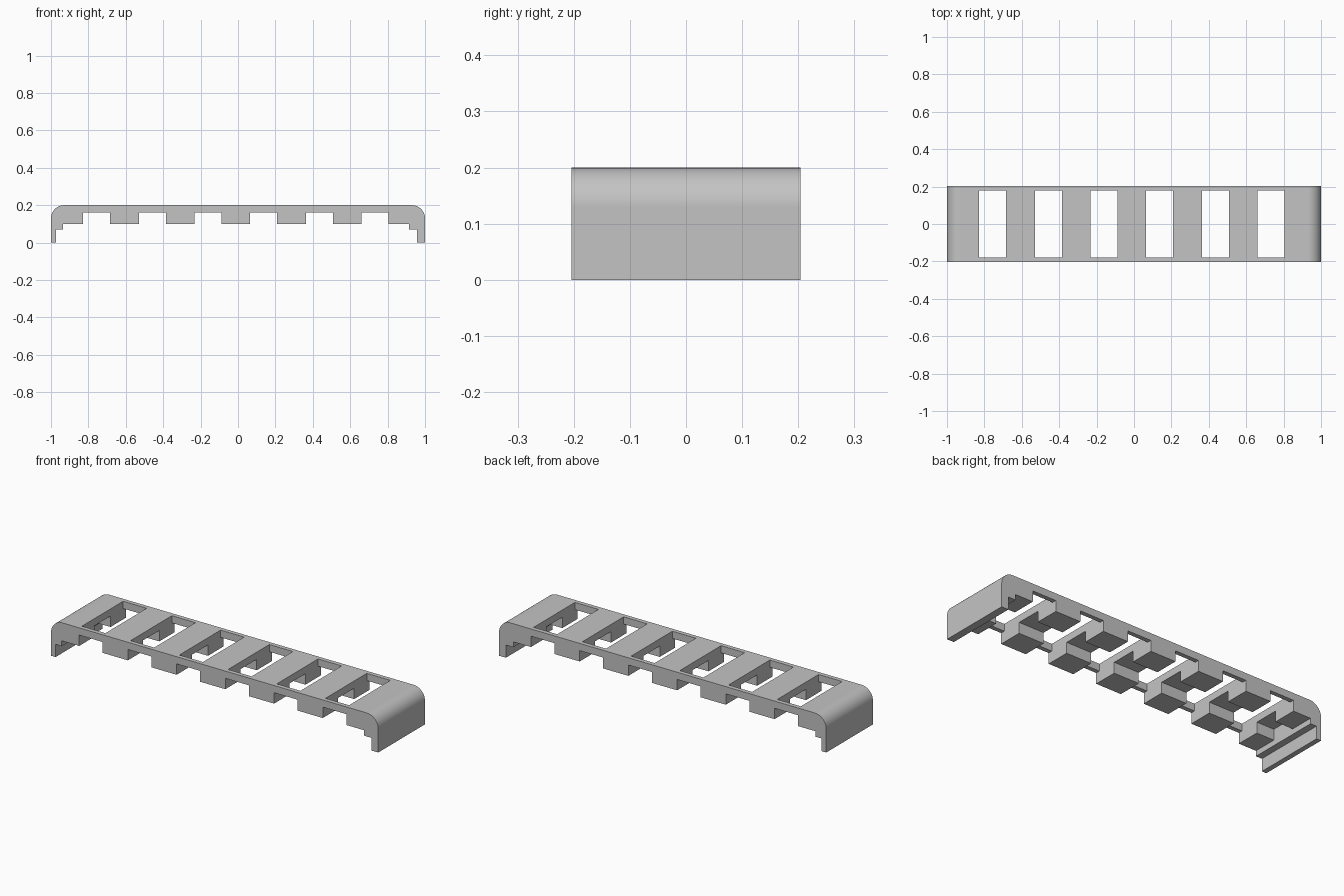
import bpy, bmesh, math

if "Cube" in bpy.data.objects:
    bpy.data.objects.remove(bpy.data.objects["Cube"])

HALF_Y, TOP, RADIUS = 0.204, 0.2, 0.07
UNDER, RIB_Z, STEP_Z = 0.16, 0.10, 0.07
SLOTS = [(-0.828 + 0.2978 * i, -0.684 + 0.2978 * i) for i in range(6)]

grey = bpy.data.materials.new("light_grey")
grey.diffuse_color = (0.55, 0.55, 0.55, 1)
grey.use_nodes = True
grey.node_tree.nodes["Principled BSDF"].inputs["Base Color"].default_value = grey.diffuse_color


def make_object(name, bm):
    bmesh.ops.recalc_face_normals(bm, faces=bm.faces)
    mesh = bpy.data.meshes.new(name)
    bm.to_mesh(mesh)
    bm.free()
    mesh.materials.append(grey)
    ob = bpy.data.objects.new(name, mesh)
    bpy.context.collection.objects.link(ob)
    return ob


def extrude_y(bm, profile, y0, y1):
    """Extrude an xz outline from y0 to y1."""
    face = bm.faces.new([bm.verts.new((x, y0, z)) for x, z in profile])
    moved = bmesh.ops.extrude_face_region(bm, geom=[face], use_keep_orig=True)["geom"]
    verts = [v for v in moved if isinstance(v, bmesh.types.BMVert)]
    for v in verts:
        v.co.y = y1


def box(bm, x0, x1, y0, y1, z0, z1):
    extrude_y(bm, [(x0, z0), (x1, z0), (x1, z1), (x0, z1)], y0, y1)


def arc(cx, start, steps=10):
    return [(cx + RADIUS * math.cos(math.radians(start + 90 * i / steps)),
             TOP - RADIUS + RADIUS * math.sin(math.radians(start + 90 * i / steps)))
            for i in range(steps + 1)]


# Side outline: stepped end legs, ribs between slots, rounded top corners
outline = [(-1, 0), (-0.972, 0), (-0.972, STEP_Z), (-0.935, STEP_Z), (-0.935, RIB_Z)]
for a, b in SLOTS:
    outline += [(a, RIB_Z), (a, UNDER), (b, UNDER), (b, RIB_Z)]
outline += [(0.913, RIB_Z), (0.913, STEP_Z), (0.958, STEP_Z), (0.958, 0), (1, 0)]
outline += arc(1 - RADIUS, 0) + arc(RADIUS - 1, 90)
bm = bmesh.new()
extrude_y(bm, outline, -HALF_Y, HALF_Y)
cover = make_object("slotted_cover", bm)

# Cutter for the rectangular openings
bm = bmesh.new()
for a, b in SLOTS:
    box(bm, a, b, -0.18, 0.18, 0.03, 0.3)
slot_cutter = make_object("slot_cutter", bm)

# Cutter for the channel running lengthwise through the ribs
bm = bmesh.new()
box(bm, -0.935, 0.913, -0.07, 0.07, 0.03, UNDER)
channel_cutter = make_object("channel_cutter", bm)

bpy.context.view_layer.objects.active = cover
for cutter in (slot_cutter, channel_cutter):
    mod = cover.modifiers.new(cutter.name, 'BOOLEAN')
    mod.operation, mod.solver, mod.object = 'DIFFERENCE', 'EXACT', cutter
    bpy.ops.object.modifier_apply(modifier=mod.name)
    bpy.data.objects.remove(cutter)

# Smooth only the rounded corners
bpy.ops.object.select_all(action='DESELECT')
cover.select_set(True)
bpy.ops.object.shade_smooth_by_angle(angle=math.radians(30))
weighted = cover.modifiers.new("weighted_normals", 'WEIGHTED_NORMAL')
weighted.keep_sharp = True
